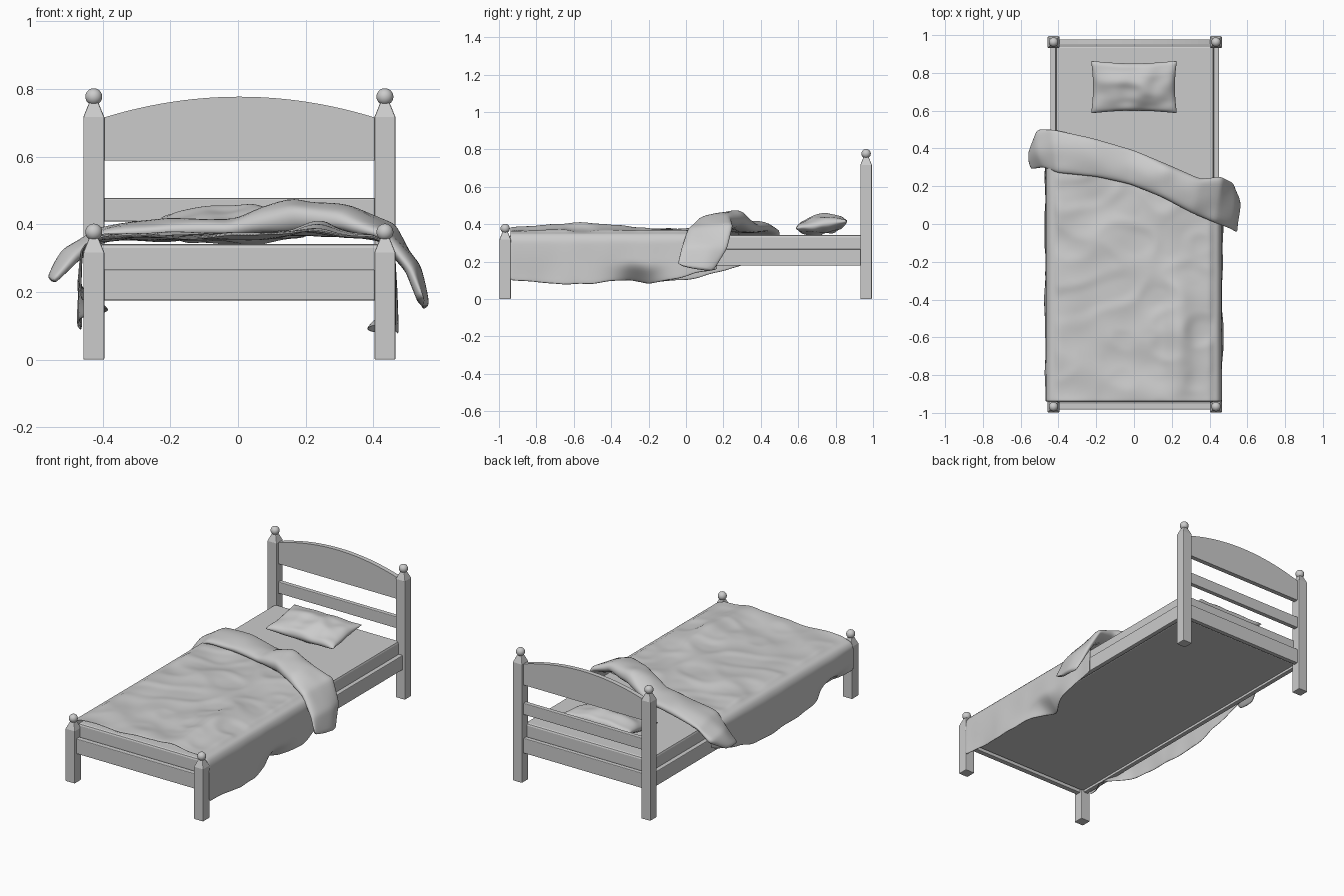
import bpy, bmesh, math
from mathutils import Vector, noise

if "Cube" in bpy.data.objects:
    bpy.data.objects.remove(bpy.data.objects["Cube"])

CX = 0.004  # frame centre in x


def finish(name, bm, smooth=False, bevel=0, subsurf=0, solid=0):
    bmesh.ops.recalc_face_normals(bm, faces=bm.faces)
    me = bpy.data.meshes.new(name)
    bm.to_mesh(me)
    bm.free()
    ob = bpy.data.objects.new(name, me)
    bpy.context.collection.objects.link(ob)
    for p in me.polygons:
        p.use_smooth = smooth
    if solid:
        m = ob.modifiers.new("thickness", 'SOLIDIFY')
        m.thickness, m.offset = solid, 0
    if bevel:
        m = ob.modifiers.new("bevel", 'BEVEL')
        m.width, m.segments = bevel, 2
    if subsurf:
        m = ob.modifiers.new("smooth", 'SUBSURF')
        m.levels = m.render_levels = subsurf
    return ob


def box(name, x0, x1, y0, y1, z0, z1, bevel=0.004):
    bm = bmesh.new()
    bmesh.ops.create_cube(bm, size=1)
    for v in bm.verts:
        v.co = ((x0 + x1) / 2 + v.co.x * (x1 - x0),
                (y0 + y1) / 2 + v.co.y * (y1 - y0),
                (z0 + z1) / 2 + v.co.z * (z1 - z0))
    return finish(name, bm, bevel=bevel)


def post(name, x, y, h):
    # square leg with tapered cap
    bm = bmesh.new()
    rings = []
    for z, r in ((0, 0.031), (h, 0.031), (h + 0.042, 0.014)):
        rings.append([bm.verts.new((x + a * r, y + b * r, z))
                      for a, b in ((-1, -1), (1, -1), (1, 1), (-1, 1))])
    for lo, hi in zip(rings, rings[1:]):
        for i in range(4):
            bm.faces.new((lo[i], lo[(i + 1) % 4], hi[(i + 1) % 4], hi[i]))
    bm.faces.new(rings[0])
    bm.faces.new(rings[-1])
    finish(name, bm, bevel=0.004)
    # round finial
    bm = bmesh.new()
    bmesh.ops.create_uvsphere(bm, u_segments=24, v_segments=16, radius=0.025)
    bmesh.ops.translate(bm, verts=bm.verts, vec=(x, y, h + 0.06))
    finish(name + "_finial", bm, smooth=True)


def grid_faces(bm, rows, wrap=False):
    for a, b in zip(rows, rows[1:]):
        n = len(a)
        for i in range(n if wrap else n - 1):
            k = (i + 1) % n
            bm.faces.new((a[i], a[k], b[k], b[i]))


def interp(pts, t):
    for (a, p), (b, q) in zip(pts, pts[1:]):
        if t <= b:
            f = max(0, (t - a) / (b - a))
            return p + (q - p) * f
    return pts[-1][1]


def n3(x, y, z=0.0):
    return noise.noise(Vector((x, y, z)))


# Frame: posts and rails
for s, side in ((-1, "left"), (1, "right")):
    post("head_post_" + side, CX + s * 0.43, 0.963, 0.717)
    post("foot_post_" + side, CX + s * 0.43, -0.967, 0.317)
    x = sorted((CX + s * 0.418, CX + s * 0.446))
    box("side_rail_" + side, x[0], x[1], -0.94, 0.935, 0.178, 0.266)
L, R = CX - 0.402, CX + 0.402
box("foot_rail", L, R, -0.982, -0.95, 0.175, 0.266)
box("head_lower_rail", L, R, 0.95, 0.978, 0.175, 0.266)
box("head_middle_rail", L, R, 0.95, 0.978, 0.408, 0.478)

# Arched headboard panel
bm = bmesh.new()
prof = [(L, 0.588), (R, 0.588)]
for i in range(25):
    t = 1 - i / 12
    prof.append((CX + t * 0.402, 0.777 - 0.062 * t * t))
f = bm.faces.new([bm.verts.new((x, 0.95, z)) for x, z in prof])
ext = bmesh.ops.extrude_face_region(bm, geom=[f])
bmesh.ops.translate(bm, vec=(0, 0.028, 0),
                    verts=[v for v in ext["geom"] if isinstance(v, bmesh.types.BMVert)])
finish("headboard_panel", bm)

# Mattress
box("mattress", CX - 0.417, CX + 0.417, -0.945, 0.945, 0.185, 0.342, bevel=0.012)

# Pillow: two puffed sheets sharing a seam, tilted up at the back
bm = bmesh.new()
N = 20
tilt = math.radians(9)
for s in (-1, 1):
    rows = []
    for j in range(N + 1):
        row = []
        for i in range(N + 1):
            u, v = 2 * i / N - 1, 2 * j / N - 1
            puff = ((1 - u * u) * (1 - v * v)) ** 0.45
            x = 0.236 * u * (1 - 0.05 * (1 - v * v))
            y = 0.146 * v * (1 - 0.10 * (1 - u * u))
            z = s * 0.05 * puff + puff * 0.022 * n3(u * 2.2 + 3, v * 2 + 1, s)
            z += 0.008 * n3(u * 2, v * 2, 5)
            row.append(bm.verts.new((x, 0.725 + y * math.cos(tilt) - z * math.sin(tilt),
                                     0.397 + y * math.sin(tilt) + z * math.cos(tilt))))
        rows.append(row)
    grid_faces(bm, rows)
bmesh.ops.remove_doubles(bm, verts=bm.verts, dist=0.0005)
finish("pillow", bm, smooth=True, subsurf=1)

# Blanket: wrinkled top with draped sides
HEM = {1: [(-0.94, 0.10), (-0.63, 0.075), (-0.3, 0.10), (-0.2, 0.08), (0, 0.12), (0.2, 0.17)],
       -1: [(-0.94, 0.18), (-0.6, 0.12), (-0.2, 0.09), (0, 0.10), (0.28, 0.17), (0.45, 0.24)]}
TOP, ALL, ROWS = 22, 32, 60


def bump(x, y, cx, cy, sx, sy):
    return math.exp(-((x - cx) / sx) ** 2 - ((y - cy) / sy) ** 2)


bm = bmesh.new()
rows = []
for j in range(ROWS + 1):
    row = []
    for a in range(-ALL, ALL + 1):
        s = 1 if a > 0 else -1
        d = max(0, (abs(a) - TOP) / (ALL - TOP))
        x = max(-1, min(1, a / TOP)) * 0.443
        end = 0.30 - 0.30 * x
        y = -0.94 + (end + 0.94) * j / ROWS
        fold = 1 - abs(n3(x * 4 + y * 2.5, y * 5 - x * 2, 2)) * 3
        z = 0.357 + 0.018 * n3(x * 5, y * 5, 1) + 0.007 * max(0, fold)
        z += 0.045 * bump(x, y, 0.23, -0.63, 0.07, 0.28) + 0.012 * bump(x, y, 0.1, -0.2, 0.3, 0.3)
        z += 0.02 * bump(x, y, 0.2, 0.12, 0.2, 0.15)
        z = max(z, 0.349)
        if abs(a) >= TOP - 1:
            z = 0.349
        if d > 0:
            hem = interp(HEM[s], y) + 0.008 * n3(y * 9, s, 4)
            z = 0.343 + (hem - 0.343) * d
            wave = 0.012 * d * n3(y * 7, z * 4, 6 + s)
            x = s * (0.456 + 0.012 * math.sqrt(d) + wave) - (0.002 if s < 0 else 0)
            # hem curls under the bed in one spot on each side
            if d > 0.65:
                cy = -0.25 if s > 0 else -0.75
                x -= s * 0.09 * bump(0, y, 0, cy, 1, 0.11) * (d - 0.65) / 0.35
        row.append(bm.verts.new((x, y, z)))
    rows.append(row)
grid_faces(bm, rows)
finish("blanket", bm, smooth=True, solid=0.006, subsurf=1)

# Folded-back blanket band: upper edge, lower edge, half thickness per station
STATIONS = [
    ((-0.55, 0.39, 0.23), (-0.55, 0.29, 0.23), 0.012),
    ((-0.51, 0.50, 0.30), (-0.48, 0.30, 0.31), 0.026),
    ((-0.43, 0.50, 0.365), (-0.40, 0.27, 0.37), 0.022),
    ((-0.22, 0.455, 0.385), (-0.20, 0.25, 0.385), 0.032),
    ((0.0, 0.39, 0.385), (-0.02, 0.21, 0.385), 0.030),
    ((0.18, 0.315, 0.43), (0.15, 0.14, 0.42), 0.052),
    ((0.35, 0.24, 0.425), (0.30, 0.06, 0.405), 0.038),
    ((0.46, 0.25, 0.39), (0.42, 0.01, 0.37), 0.025),
    ((0.52, 0.22, 0.27), (0.51, -0.025, 0.27), 0.024),
    ((0.55, 0.14, 0.14), (0.55, -0.045, 0.18), 0.012)]
mids = [(Vector(a) + Vector(b)) / 2 for a, b, h in STATIONS]
SIDES, SUB = 16, 4
bm = bmesh.new()
rows = []
last = len(STATIONS) - 1
for k in range(last * SUB + 1):
    i = min(k // SUB, last - 1)
    t = k / SUB - i
    t = t * t * (3 - 2 * t) * 0.4 + t * 0.6
    A, B = STATIONS[i], STATIONS[i + 1]
    up = Vector(A[0]).lerp(Vector(B[0]), t)
    lo = Vector(A[1]).lerp(Vector(B[1]), t)
    h = A[2] + (B[2] - A[2]) * t
    t0 = (mids[i + 1] - mids[max(i - 1, 0)]).normalized()
    t1 = (mids[min(i + 2, last)] - mids[i]).normalized()
    half = (up - lo) / 2
    nrm = t0.lerp(t1, t).cross(half).normalized()
    row = []
    for q in range(SIDES):
        w = 2 * math.pi * q / SIDES
        c, sn = math.cos(w), math.sin(w)
        p = (up + lo) / 2 + half * c * 1.02
        r = math.copysign(abs(sn) ** 0.7, sn) * h
        r += 0.022 * n3(p.x * 8, p.y * 9, 3) * abs(sn)
        row.append(bm.verts.new(p + nrm * r))
    rows.append(row)
grid_faces(bm, rows, wrap=True)
bm.faces.new(rows[0])
bm.faces.new(rows[-1])
finish("blanket_fold", bm, smooth=True, subsurf=1)
